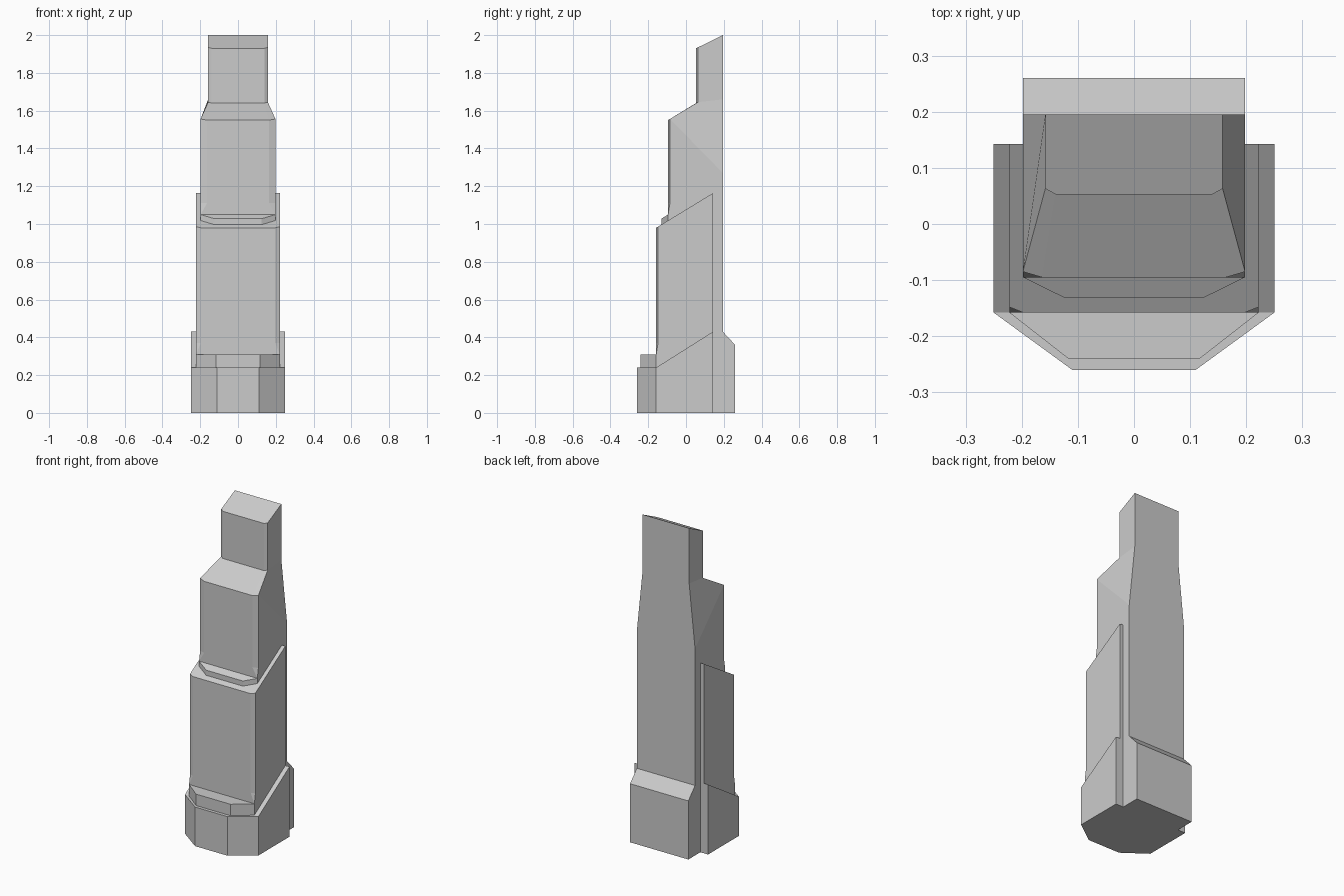
import bpy, bmesh

if "Cube" in bpy.data.objects:
    bpy.data.objects.remove(bpy.data.objects["Cube"])


def loft(name, rings):
    """Skin stacked rings; each ring is the right half (back to front), mirrored in x."""
    bm = bmesh.new()
    loops = []
    for half in rings:
        full = list(half) + [(-x, y, z) for x, y, z in reversed(half)]
        loops.append([bm.verts.new(p) for p in full])
    n = len(loops[0])
    for low, high in zip(loops, loops[1:]):
        for i in range(n):
            j = (i + 1) % n
            bm.faces.new((low[i], low[j], high[j], high[i]))
    # caps as left-right strips so they can fold from flat to sloped
    for ring in (loops[0], loops[-1]):
        for i in range(n // 2 - 1):
            bm.faces.new((ring[i], ring[i + 1], ring[n - 2 - i], ring[n - 1 - i]))
    bmesh.ops.remove_doubles(bm, verts=bm.verts, dist=1e-5)
    bmesh.ops.recalc_face_normals(bm, faces=bm.faces)
    mesh = bpy.data.meshes.new(name)
    bm.to_mesh(mesh)
    bm.free()
    obj = bpy.data.objects.new(name, mesh)
    bpy.context.collection.objects.link(obj)
    return obj


def flat(points, z):
    return [(x, y, z) for x, y in points]


def column_plan(w, back, front, cut):
    """Square-cornered and corner-chamfered half plans with matching points."""
    square = [(w, back), (w, front), (w, front)]
    chamfered = [(w, back), (w, front + 0.01), (w - cut, front)]
    return square, chamfered


# Ground tier: tapered front, side shoulders sloping up to the back
base = [(0.25, 0.143), (0.25, -0.158), (0.11, -0.26)]
loft("base_tier", [flat(base, 0),
                   [(*p, z) for p, z in zip(base, (0.43, 0.24, 0.24))]])

# Rear block with bevelled top
loft("rear_block", [
    [(0.198, 0.26, 0), (0.198, 0.195, 0)],
    [(0.198, 0.26, 0.36), (0.198, 0.195, 0.43)]])

# Middle tier: skirt and column with sloped top
skirt = [(0.222, -0.15), (0.222, -0.158), (0.117, -0.24)]
loft("middle_skirt", [flat(skirt, 0.2), flat(skirt, 0.31)])
square, cut = column_plan(0.222, 0.143, -0.158, 0.025)
loft("middle_tier", [flat(square, 0.2), flat(square, 0.31), flat(cut, 0.37),
                     [(x, y, 0.98 + 0.61 * (y + 0.158)) for x, y in cut]])

# Upper skirt with gently sloped top
skirt = [(0.198, -0.09), (0.198, -0.095), (0.125, -0.131)]
loft("upper_skirt", [flat(skirt, 0.9),
                     [(x, y, 1.05 + 0.61 * (y + 0.095)) for x, y in skirt]])

# Main tower: full-height core narrowing to the slender top
square, cut = column_plan(0.198, 0.195, -0.095, 0.034)
_, top = column_plan(0.158, 0.195, 0.053, 0.018)
loft("main_tower", [
    flat(square, 0), flat(square, 1.05), flat(cut, 1.11),
    [(*p, z) for p, z in zip(cut, (1.27, 1.556, 1.55))],
    [(*p, z) for p, z in zip(top, (1.66, 1.645, 1.64))],
    [(x, y, 1.93 + 0.493 * (y - 0.053)) for x, y in top]])
